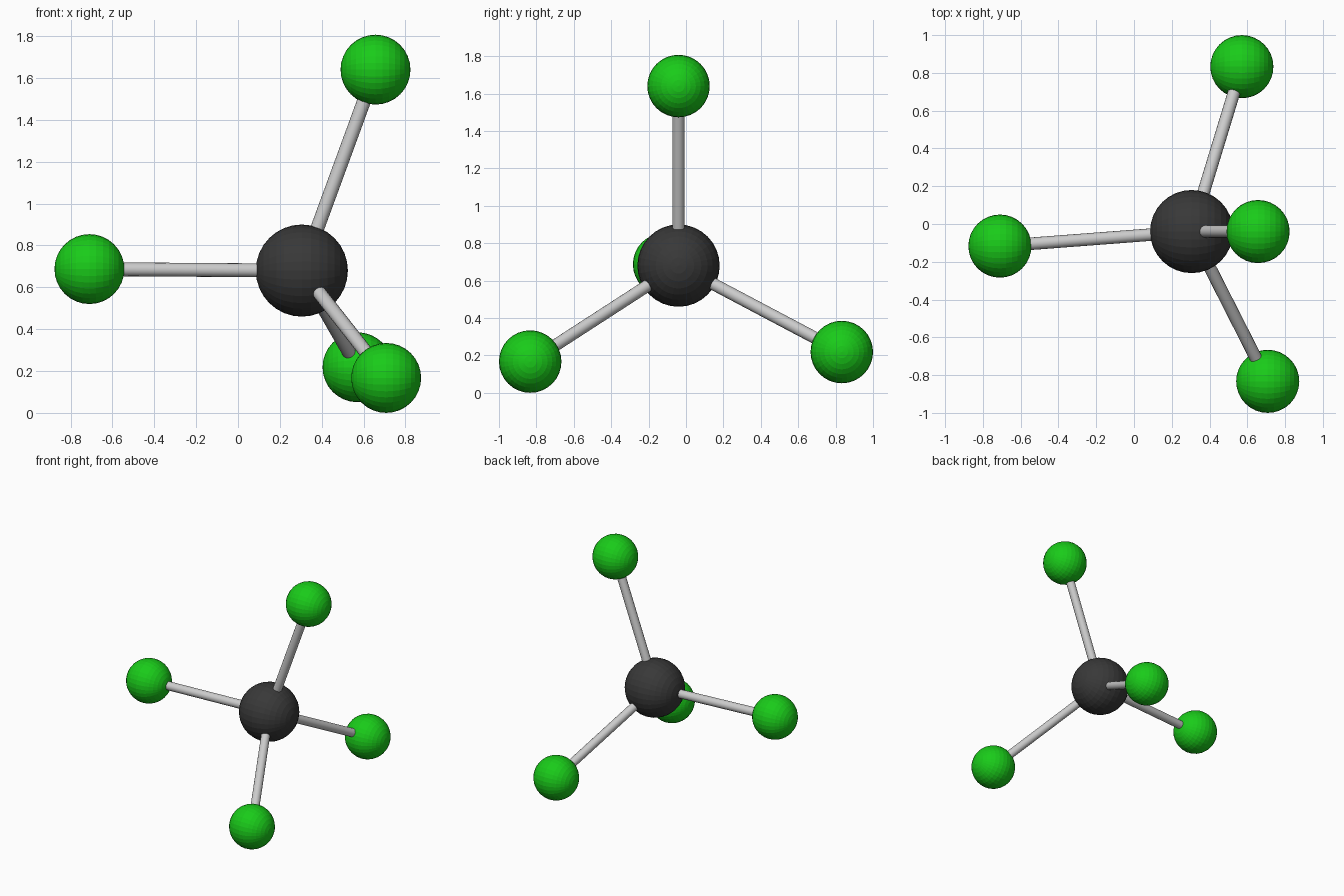
import bpy
import math
from mathutils import Vector

if "Cube" in bpy.data.objects:
    bpy.data.objects.remove(bpy.data.objects["Cube"])


def material(name, color):
    m = bpy.data.materials.new(name)
    m.diffuse_color = color
    m.use_nodes = True
    m.node_tree.nodes["Principled BSDF"].inputs["Base Color"].default_value = m.diffuse_color
    return m


def ball(name, centre, radius, mat):
    # poles lie along the x axis
    bpy.ops.mesh.primitive_uv_sphere_add(segments=32, ring_count=16, radius=radius,
                                         location=centre, rotation=(0, math.pi / 2, 0))
    ob = bpy.context.object
    ob.name = name
    ob.data.materials.append(mat)


def rod(name, start, end, radius):
    axis = end - start
    bpy.ops.mesh.primitive_cylinder_add(vertices=16, radius=radius, depth=axis.length,
                                        location=(start + end) / 2,
                                        rotation=axis.to_track_quat('Z', 'Y').to_euler())
    bpy.context.object.name = name
    bpy.ops.object.shade_smooth_by_angle()


dark = material("dark", (0.04, 0.04, 0.04, 1))
green = material("green", (0.01, 0.6, 0.01, 1))

# central atom
hub = Vector((0.305, -0.04, 0.68))
ball("central_atom", hub, 0.22, dark)

# outer atoms, each joined to the centre by a bond
outer = {
    "top": (0.657, -0.04, 1.64),
    "left": (-0.71, -0.117, 0.687),
    "back": (0.571, 0.833, 0.218),
    "front": (0.708, -0.833, 0.167),
}
for name, pos in outer.items():
    tip = Vector(pos)
    ball(name + "_atom", tip, 0.167, green)
    rod(name + "_bond", hub, tip, 0.033)
